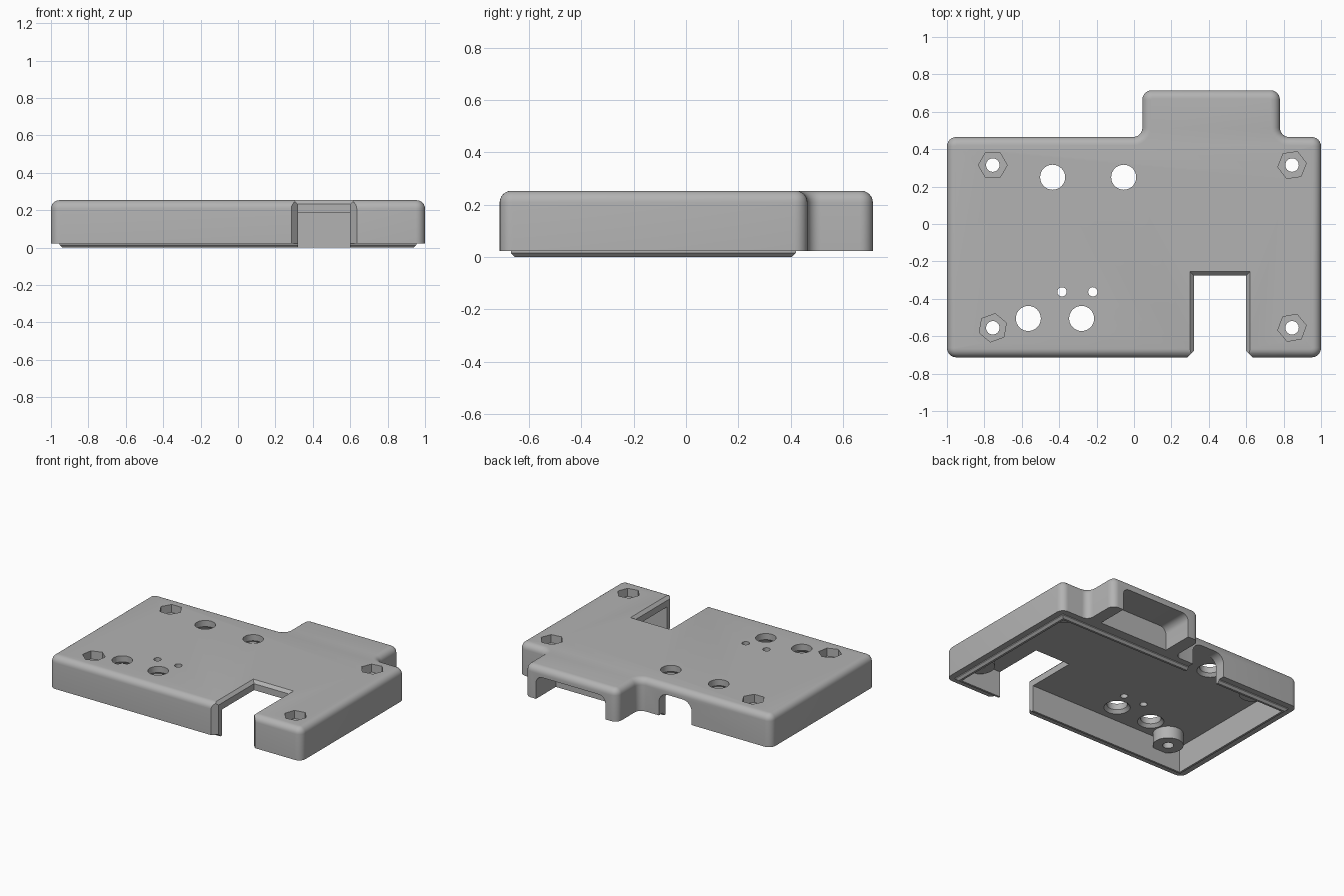
import bpy, bmesh, math
from mathutils import Vector

cube = bpy.data.objects.get("Cube")
if cube:
    bpy.data.objects.remove(cube, do_unlink=True)

grey = bpy.data.materials.new("plain_grey")
grey.use_nodes = True
grey.diffuse_color = (0.45, 0.45, 0.45, 1)
grey.node_tree.nodes["Principled BSDF"].inputs["Base Color"].default_value = grey.diffuse_color


def prism(name, base, z0, z1, top=None, upright=0, bottom_edge=0, top_edge=0):
    """Extrude an outline, optionally easing its upright, bottom and top edges."""
    bm = bmesh.new()
    low = [bm.verts.new((x, y, z0)) for x, y in base]
    high = [bm.verts.new((x, y, z1)) for x, y in (top or base)]
    n = len(low)
    bm.faces.new(low[::-1])
    bm.faces.new(high)
    for i in range(n):
        j = (i + 1) % n
        bm.faces.new((low[i], low[j], high[j], high[i]))
    bmesh.ops.recalc_face_normals(bm, faces=bm.faces)

    def ease(test, size, steps):
        edges = [e for e in bm.edges if test(e)]
        bmesh.ops.bevel(bm, geom=edges, offset=size, segments=steps,
                        profile=0.5, affect='EDGES')

    def level(e, z):
        return all(abs(v.co.z - z) < 1e-5 for v in e.verts)

    if upright:
        ease(lambda e: not level(e, z0) and not level(e, z1), upright, 6)
    if bottom_edge:
        ease(lambda e: level(e, z0), bottom_edge, 1)
    if top_edge:
        ease(lambda e: level(e, z1), top_edge, 6)
    mesh = bpy.data.meshes.new(name)
    bm.to_mesh(mesh)
    bm.free()
    ob = bpy.data.objects.new(name, mesh)
    mesh.materials.append(grey)
    bpy.context.collection.objects.link(ob)
    return ob


def rect(x0, x1, y0, y1):
    return [(x0, y0), (x1, y0), (x1, y1), (x0, y1)]


def ring(x, y, r, sides=32, turn=0):
    steps = [math.tau * i / sides + math.radians(turn) for i in range(sides)]
    return [(x + r * math.cos(a), y + r * math.sin(a)) for a in steps]


def combine(target, tool, operation='DIFFERENCE'):
    """Apply a boolean and discard the helper."""
    tool.hide_render = True
    mod = target.modifiers.new(tool.name, 'BOOLEAN')
    mod.operation, mod.solver, mod.object = operation, 'EXACT', tool
    bpy.context.view_layer.objects.active = target
    bpy.ops.object.modifier_apply(modifier=mod.name)
    bpy.data.objects.remove(tool, do_unlink=True)


def arch_cut(name, x0, x1, y0, y1, top, r):
    """Opening through a back wall with rounded upper corners."""
    ob = prism(name, rect(x0, x1, -top, 0.3), -y1, -y0)
    ob.data.clear_geometry()
    bm = bmesh.new()
    outline = [(x0, -0.1), (x1, -0.1)]
    for cx, start in ((x1 - r, 0), (x0 + r, 90)):
        for i in range(7):
            a = math.radians(start + 15 * i)
            outline.append((cx + r * math.cos(a), top - r + r * math.sin(a)))
    face = bm.faces.new([bm.verts.new((x, y0, z)) for x, z in outline])
    new = bmesh.ops.extrude_face_region(bm, geom=[face])["geom"]
    for v in new:
        if isinstance(v, bmesh.types.BMVert):
            v.co += Vector((0, y1 - y0, 0))
    bmesh.ops.recalc_face_normals(bm, faces=bm.faces)
    bm.to_mesh(ob.data)
    bm.free()
    return ob


# Cover: rounded outline with a rear extension
outline = [(-1, -0.713), (1, -0.713), (1, 0.465), (0.78, 0.465),
           (0.78, 0.715), (0.045, 0.715), (0.045, 0.465), (-1, 0.465)]
cover = prism("cover_shell", outline, 0.022, 0.253, upright=0.05, top_edge=0.045)

# Locating lip below the rim
combine(cover, prism("lip", rect(-0.955, 0.955, -0.67, 0.42), 0, 0.1,
                     bottom_edge=0.015), 'UNION')

# Main cavity and rear openings
CEILING = 0.187
combine(cover, prism("cavity", rect(-0.925, 0.925, -0.64, 0.39), -0.1, CEILING))
combine(cover, arch_cut("rear_pocket", 0.14, 0.69, 0.49, 0.9, CEILING, 0.05))
combine(cover, arch_cut("rear_cable_opening", -0.37, -0.11, 0.3, 0.6, CEILING, 0.07))

# Front notch with chamfered mouth and top edge
combine(cover, prism("notch", rect(0.32, 0.6, -1, -0.275), -0.1, 0.4))
combine(cover, prism("notch_top_chamfer", rect(0.32, 0.6, -0.9, -0.275), 0.233, 0.273,
                     top=rect(0.28, 0.64, -0.9, -0.235)))
mouth = [(0.275, -0.723), (0.645, -0.723), (0.6, -0.678), (0.32, -0.678)]
combine(cover, prism("notch_mouth", mouth, -0.1, 0.4))

# Screw bosses with nut recesses
screws = [(-0.755, 0.315, 0), (0.845, 0.315, 8), (-0.755, -0.555, 20), (0.845, -0.555, 10)]
for x, y, turn in screws:
    combine(cover, prism("boss", ring(x, y, 0.1), 0.1, 0.21), 'UNION')
    combine(cover, prism("screw_hole", ring(x, y, 0.036), -0.1, 0.4))
    combine(cover, prism("nut_recess", ring(x, y, 0.077, 6, turn), 0.195, 0.4))

# Large holes flared on the inside, and two small holes
for x, y in [(-0.435, 0.25), (-0.055, 0.25), (-0.565, -0.505), (-0.28, -0.505)]:
    combine(cover, prism("hole", ring(x, y, 0.067), -0.1, 0.4))
    combine(cover, prism("hole_flare", ring(x, y, 0.095), CEILING - 0.01, 0.217,
                         top=ring(x, y, 0.06)))
for x in (-0.385, -0.22):
    combine(cover, prism("small_hole", ring(x, -0.363, 0.025, 24), -0.1, 0.4))

# Smooth the rounded edges only
bpy.ops.object.select_all(action='DESELECT')
cover.select_set(True)
bpy.context.view_layer.objects.active = cover
bpy.ops.object.shade_smooth_by_angle(angle=math.radians(30))
